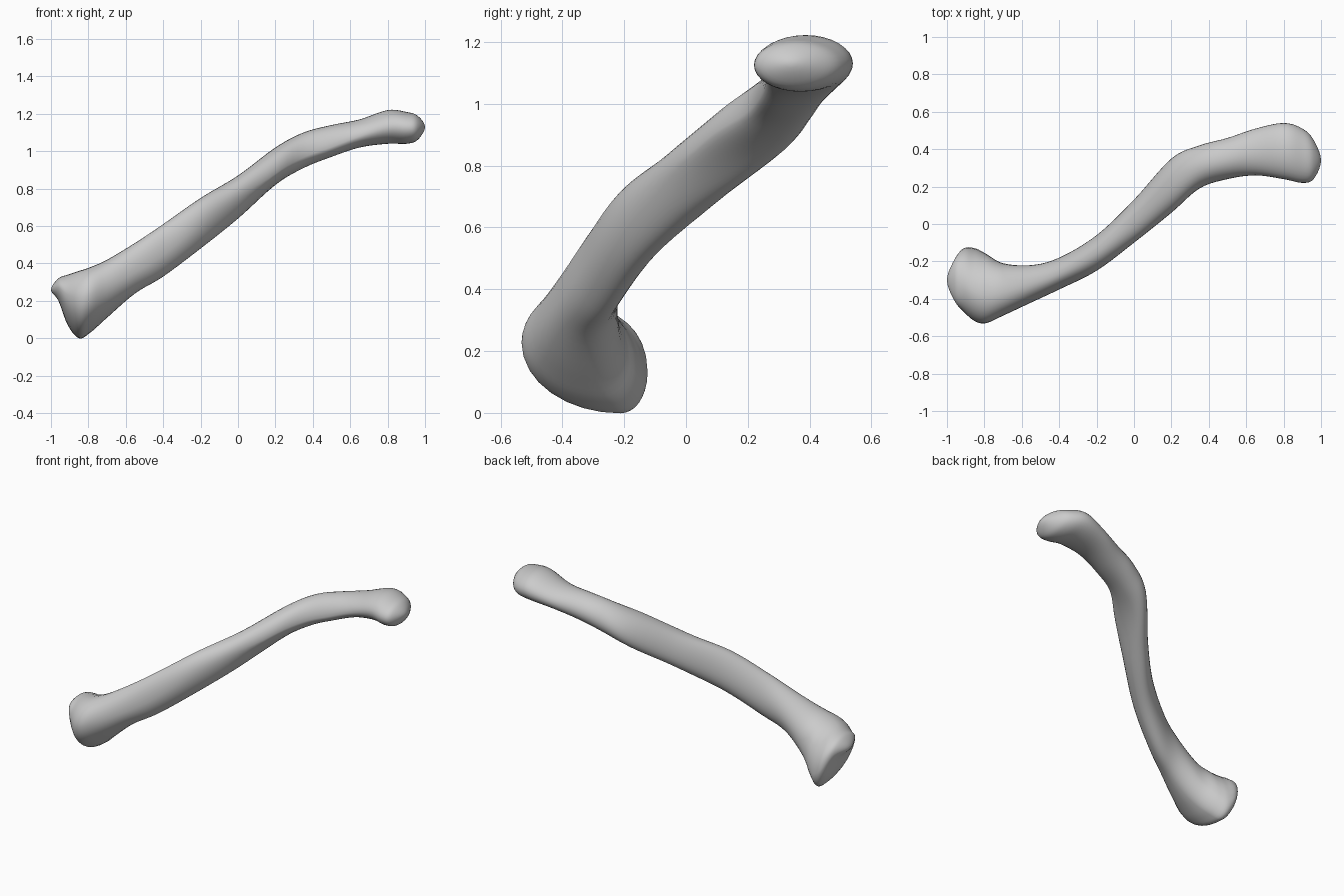
import bpy
import bmesh
from math import cos, sin, pi
from mathutils import Vector

cube = bpy.data.objects.get("Cube")
if cube:
    bpy.data.objects.remove(cube, do_unlink=True)

RING = 32     # points around the bone
STEPS = 5     # rings between two stations

# Stations along the bone, in hundredths: x, front y, back y, bottom z, top z
stations = [
    (-100, -30, -30, 26, 26),
    (-96, -41, -19, 20, 32),
    (-91, -47, -13, 7, 34),
    (-85, -52, -13, 0, 36),
    (-79, -53, -16, 3, 38),
    (-70, -49, -21, 11, 42),
    (-55, -42, -22, 24, 51),
    (-40, -35, -18, 33, 61),
    (-20, -25, -6, 48, 75),
    (0, -10, 13, 64, 87),
    (20, 6, 35, 82, 102),
    (35, 19, 42, 91, 110),
    (50, 24, 46, 97, 114),
    (65, 26, 51, 102, 117),
    (80, 24, 54, 104, 122),
    (90, 22, 51, 104, 121),
    (96, 24, 45, 106, 119),
    (100, 34, 34, 113, 113),
]

# Where the section touches its bounds, in tenths:
# x (hundredths), height at front, height at back, depth at top, depth at bottom
leanings = [
    (-100, 6, 4, 5, 6),
    (-85, 6, 3, 4, 8),
    (-50, 4, 5, 5, 5),
    (0, 5, 5, 6, 4),
    (20, 3, 5, 6, 6),
    (45, 3, 5, 5, 5),
    (85, 5, 5, 5, 5),
    (100, 5, 5, 5, 5),
]


def spline(a, b, c, d, t):
    """Smooth curve from b to c."""
    return b + t * ((c - a) + t * ((2 * a - 5 * b + 4 * c - d)
                    + t * (3 * (b - c) + d - a))) / 2


def lean_at(x):
    """Blend the section leanings at x."""
    for lo, hi in zip(leanings, leanings[1:]):
        if x <= hi[0]:
            break
    t = min(max((x - lo[0]) / (hi[0] - lo[0]), 0), 1)
    t = t * t * (3 - 2 * t)
    return [(p + (q - p) * t) / 10 for p, q in zip(lo[1:], hi[1:])]


def section(x, y0, y1, z0, z1):
    """Closed outline of four quarter arcs filling the given bounds."""
    front, back, top, bottom = lean_at(x)
    points = []
    for i in range(RING):
        a = 2 * pi * i / RING
        c, s = cos(a), sin(a)
        # centre of the arc's tangent box
        cy = y0 + (y1 - y0) * (top if s >= 0 else bottom)
        cz = z0 + (z1 - z0) * (back if c >= 0 else front)
        y = cy + c * ((y1 - cy) if c >= 0 else (cy - y0))
        z = cz + s * ((z1 - cz) if s >= 0 else (cz - z0))
        points.append(Vector((x, y, z)) / 100)
    return points


def flipped(row):
    """Mirror a station through the end so the cap closes round."""
    x, y0, y1, z0, z1 = row
    return (x, y1, y0, z1, z0)


# Loft the rings
rows = [flipped(stations[1])] + stations + [flipped(stations[-2])]
bm = bmesh.new()
rings = []
for k in range(len(stations) - 1):
    for step in range(STEPS):
        if k == 0 and step == 0:
            continue
        t = step / STEPS
        values = [spline(*v, t) for v in zip(*rows[k:k + 4])]
        rings.append([bm.verts.new(p) for p in section(*values)])

for r, q in zip(rings, rings[1:]):
    for i in range(RING):
        j = (i + 1) % RING
        bm.faces.new((r[i], r[j], q[j], q[i]))

# Close both ends on a pole
for ring, row in ((rings[0], stations[0]), (rings[-1], stations[-1])):
    x, y, _, z, _ = row
    pole = bm.verts.new(Vector((x, y, z)) / 100)
    for i in range(RING):
        bm.faces.new((ring[i], ring[(i + 1) % RING], pole))

bmesh.ops.recalc_face_normals(bm, faces=bm.faces)
mesh = bpy.data.meshes.new("bone")
bm.to_mesh(mesh)
bm.free()
mesh.shade_smooth()

# Plain grey surface
grey = bpy.data.materials.new("bone grey")
grey.use_nodes = True
colour = (0.6, 0.6, 0.6, 1)
grey.diffuse_color = colour
grey.node_tree.nodes["Principled BSDF"].inputs["Base Color"].default_value = colour
mesh.materials.append(grey)

bone = bpy.data.objects.new("bone", mesh)
bpy.context.scene.collection.objects.link(bone)
